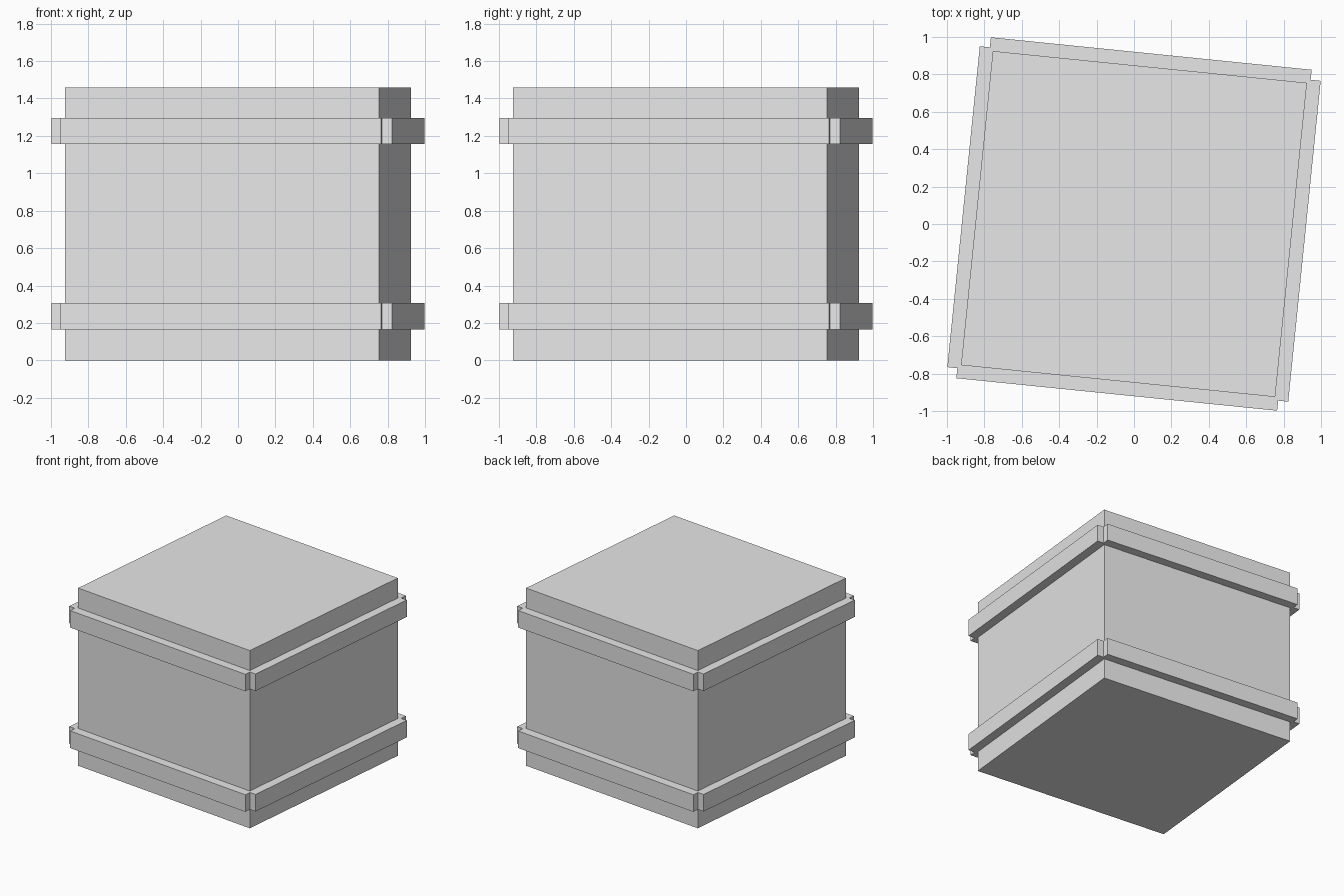
import bpy
import bmesh
import math

cube = bpy.data.objects.get("Cube")
if cube:
    bpy.data.objects.remove(cube, do_unlink=True)

HALF = 0.844      # half width of the crate body
REACH = 0.916     # outer face of the slats
SPAN = 0.862      # half length of each slat
HEIGHT = 1.46
SLAT_HEIGHT = 0.14
TURN = math.radians(-5.78)

grey = bpy.data.materials.new("light_grey")
grey.use_nodes = True
colour = (0.8, 0.8, 0.8, 1)
grey.diffuse_color = colour
grey.node_tree.nodes["Principled BSDF"].inputs["Base Color"].default_value = colour


def prism(name, outline, bottom, height):
    """Extrude a flat outline upwards into a solid."""
    bm = bmesh.new()
    base = bm.faces.new([bm.verts.new((x, y, 0)) for x, y in outline])
    top = bmesh.ops.extrude_face_region(bm, geom=[base], use_keep_orig=True)["geom"]
    verts = [v for v in top if isinstance(v, bmesh.types.BMVert)]
    bmesh.ops.translate(bm, vec=(0, 0, height), verts=verts)
    bmesh.ops.recalc_face_normals(bm, faces=bm.faces)
    mesh = bpy.data.meshes.new(name)
    bm.to_mesh(mesh)
    bm.free()
    mesh.materials.append(grey)
    obj = bpy.data.objects.new(name, mesh)
    obj.location.z = bottom
    obj.rotation_euler.z = TURN
    bpy.context.collection.objects.link(obj)
    return obj


def four_sides(corner):
    """Repeat a corner's points around all four quarter turns."""
    points = []
    for _ in range(4):
        points += corner
        corner = [(-y, x) for x, y in corner]
    return points


# Crate body
prism("crate_body", four_sides([(HALF, HALF)]), 0, HEIGHT)

# Slat bands, with a notch where the slats meet at each corner
notched = four_sides([(REACH, SPAN), (SPAN, SPAN), (SPAN, REACH)])
prism("lower_slats", notched, 0.166, SLAT_HEIGHT)
prism("upper_slats", notched, 1.156, SLAT_HEIGHT)
